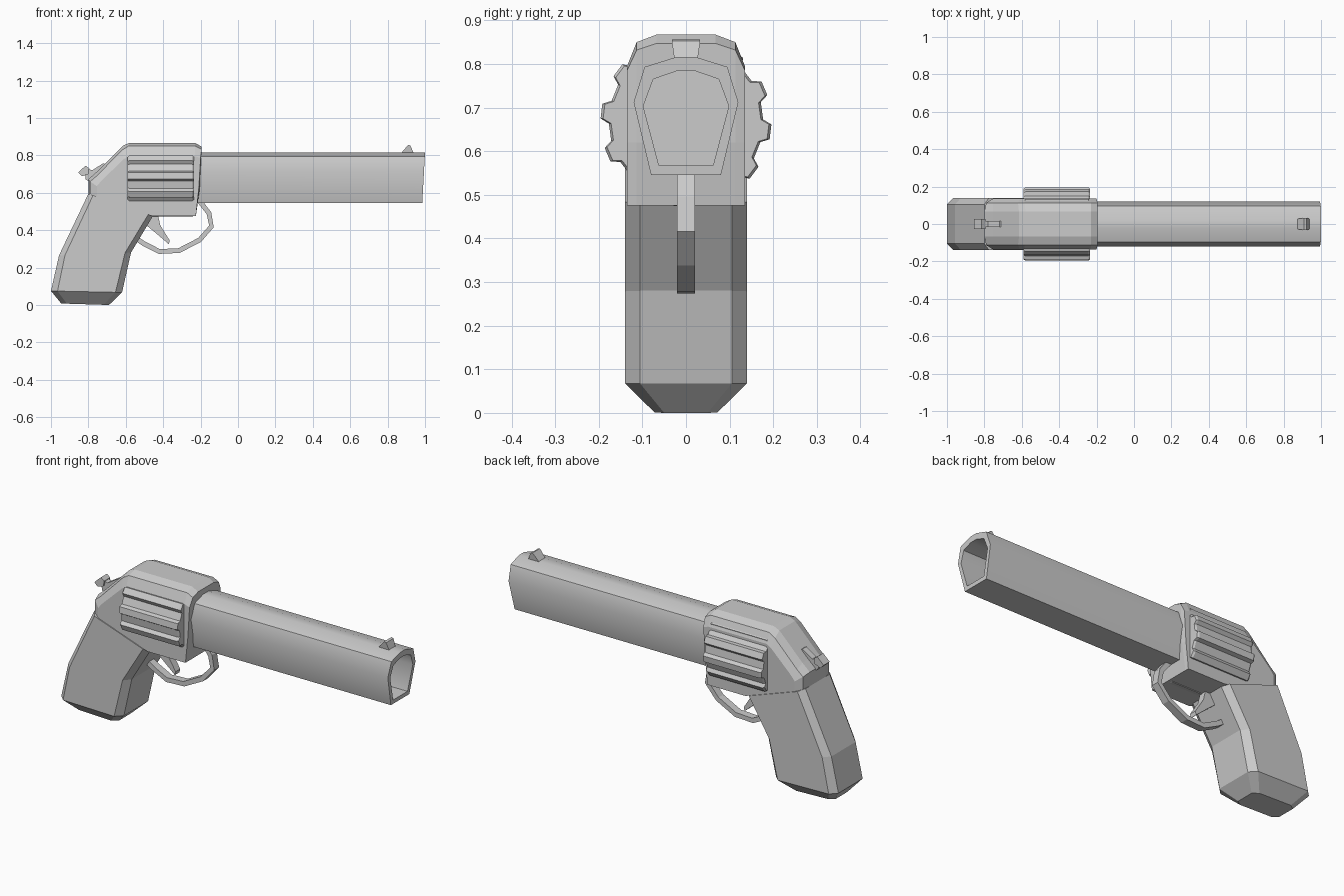
import bpy, math

if "Cube" in bpy.data.objects:
    bpy.data.objects.remove(bpy.data.objects["Cube"])


def loft(name, rings, smooth=None):
    """Skin a list of equal-length vertex rings and cap both ends."""
    n = len(rings[0])
    verts = [v for r in rings for v in r]
    faces = [tuple(range(n)), tuple(range(len(verts) - n, len(verts)))]
    for r in range(len(rings) - 1):
        for i in range(n):
            j = (i + 1) % n
            faces.append((r * n + i, r * n + j, (r + 1) * n + j, (r + 1) * n + i))
    me = bpy.data.meshes.new(name)
    me.from_pydata(verts, [], faces)
    ob = bpy.data.objects.new(name, me)
    bpy.context.collection.objects.link(ob)
    bpy.ops.object.select_all(action='DESELECT')
    ob.select_set(True)
    bpy.context.view_layer.objects.active = ob
    bpy.ops.object.mode_set(mode='EDIT')
    bpy.ops.mesh.select_all(action='SELECT')
    bpy.ops.mesh.normals_make_consistent(inside=False)
    bpy.ops.object.mode_set(mode='OBJECT')
    if smooth:
        bpy.ops.object.shade_smooth_by_angle(angle=math.radians(smooth))
    return ob


def side(profile, y):
    """Place an (x, z) profile at depth y."""
    return [(x, y, z) for x, z in profile]


def plate(name, profile, half):
    return loft(name, [side(profile, -half), side(profile, half)])


# Frame: side profiles shrinking towards the outer faces
core = [(-.23, .867), (-.195, .847), (-.205, .62), (-.225, .475), (-.455, .475),
        (-.80, .59), (-.80, .672), (-.755, .712), (-.615, .852), (-.58, .867)]
shoulder = [(-.23, .85), (-.195, .832), (-.205, .62), (-.225, .475), (-.455, .475),
            (-.79, .587), (-.79, .66), (-.755, .69), (-.62, .828), (-.585, .85)]
outer = [(-.23, .795), (-.20, .785), (-.21, .62), (-.225, .475), (-.455, .475),
         (-.755, .575), (-.755, .635), (-.73, .665), (-.61, .78), (-.585, .795)]
layers = [(outer, .135), (shoulder, .113), (core, .068)]
loft("frame", [side(p, -y) for p, y in layers] + [side(p, y) for p, y in reversed(layers)])

# Barrel: hollow tube with a slightly slanted muzzle


def section(half):
    return half + [(-y, z) for y, z in reversed(half)]


tube = section([(.08, .545), (.12, .712), (.095, .793), (.022, .816)])
bore = section([(.062, .567), (.098, .703), (.075, .765), (.02, .784)])


def muzzle(ring):
    return [(1 - .055 * (.816 - z), y, z) for y, z in ring]


loft("barrel", [[(-.25, y, z) for y, z in tube], muzzle(tube), muzzle(bore),
                [(.6, y, z) for y, z in bore]], 50)

# Cylinder with twelve raised ribs
gear = []
for k in range(12):
    for r, a in ((.177, -8.5), (.196, -5), (.196, 5), (.177, 8.5)):
        t = math.radians(23 + 30 * k + a)
        gear.append((r * math.cos(t), r * math.sin(t)))
loft("cylinder", [[(x, y * s, .668 + z * s) for y, z in gear]
                  for x, s in ((-.59, .97), (-.58, 1), (-.245, 1), (-.235, .97))])


# Grip: chamfered eight-sided rings from top to butt
def grip_ring(back, front, flat, wide, cut):
    (bx, bz), (fx, fz) = back, front
    slope = (fz - bz) / (fx - bx)
    half = [(bx, flat), (bx + cut, wide), (fx - cut, wide), (fx, flat)]
    pts = half + [(x, -y) for x, y in reversed(half)]
    return [(x, y, bz + slope * (x - bx)) for x, y in pts]


loft("grip", [grip_ring((-.80, .595), (-.455, .475), .105, .14, .025),
              grip_ring((-.957, .265), (-.572, .28), .105, .14, .032),
              grip_ring((-1, .075), (-.62, .067), .105, .14, .035),
              grip_ring((-.945, .008), (-.69, 0), .05, .072, .03)])

# Trigger guard: flat strap swept along a faceted path
path = [(-.205, .555), (-.155, .49), (-.142, .42), (-.205, .348),
        (-.315, .291), (-.42, .286), (-.50, .326), (-.555, .362)]
rings = []
for i, (x, z) in enumerate(path):
    (ax, az), (bx, bz) = path[max(i - 1, 0)], path[min(i + 1, len(path) - 1)]
    d = math.hypot(bx - ax, bz - az)
    nx, nz = -(bz - az) / d * .013, (bx - ax) / d * .013
    rings.append([(x + s * nx, y, z + s * nz)
                  for s, y in ((-1, -.021), (1, -.021), (1, .021), (-1, .021))])
loft("trigger_guard", rings)

# Trigger
plate("trigger", [(-.49, .50), (-.43, .49), (-.415, .425), (-.365, .345),
                  (-.37, .325), (-.44, .385), (-.50, .435)], .02)

# Hammer and its wider thumb spur
plate("hammer", [(-.82, .735), (-.78, .72), (-.72, .758), (-.705, .752),
                 (-.68, .70), (-.76, .64), (-.815, .672)], .017)
plate("hammer_spur", [(-.855, .708), (-.815, .745), (-.795, .73), (-.80, .70), (-.835, .688)], .026)

# Front sight: wedge that flares slightly at the top
loft("front_sight", [[(.866, y, .805), (.91, y * 1.25, .856), (.922, y * 1.25, .852), (.942, y, .805)]
                     for y in (-.026, .026)])
